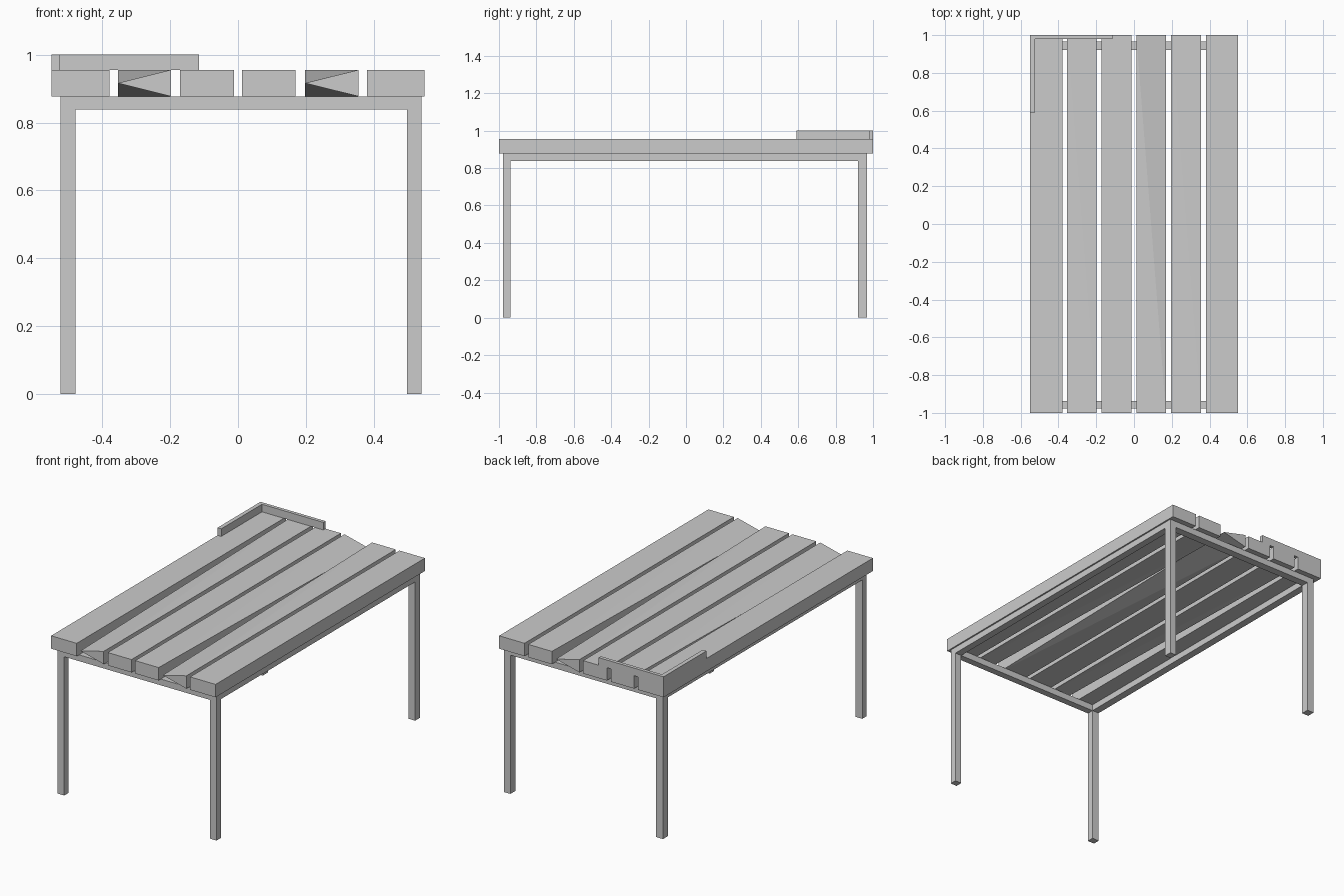
import bpy, bmesh
from mathutils import Vector

if "Cube" in bpy.data.objects:
    bpy.data.objects.remove(bpy.data.objects["Cube"])


def box(name, x0, x1, y0, y1, z0, z1, pinch=None):
    """Box from its extents; pinch=(x, y) collapses that vertical edge to its midpoint."""
    bm = bmesh.new()
    bmesh.ops.create_cube(bm, size=1)
    for v in bm.verts:
        v.co = Vector((x1 if v.co.x > 0 else x0,
                       y1 if v.co.y > 0 else y0,
                       z1 if v.co.z > 0 else z0))
    if pinch:
        pair = [v for v in bm.verts
                if (v.co.xy - Vector(pinch)).length < 1e-4]
        # ridge runs between the two corners beside the pinched edge
        for f in [f for f in bm.faces if abs(f.normal.z) > 0.5 or
                  len({round(v.co.z, 4) for v in f.verts}) == 1]:
            ends = [v for v in f.verts
                    if sum(l.other_vert(v) in pair for l in v.link_edges) and v not in pair
                    and any(l.other_vert(v) in pair and l.other_vert(v) in f.verts[:]
                            for l in v.link_edges)]
            bmesh.utils.face_split(f, ends[0], ends[1])
        bmesh.ops.pointmerge(bm, verts=pair,
                             merge_co=Vector((pinch[0], pinch[1], (z0 + z1) / 2)))
    bmesh.ops.recalc_face_normals(bm, faces=bm.faces[:])
    mesh = bpy.data.meshes.new(name)
    bm.to_mesh(mesh)
    bm.free()
    obj = bpy.data.objects.new(name, mesh)
    bpy.context.collection.objects.link(obj)
    return obj


# tabletop slats, three of them with a chipped corner
TOP0, TOP1 = 0.877, 0.955
slats = [(-0.55, -0.379, None), (-0.354, -0.198, (-0.354, -1)),
         (-0.171, -0.012, None), (0.012, 0.169, (0.169, 1)),
         (0.197, 0.355, (0.197, -1)), (0.38, 0.55, None)]
for i, (a, b, pinch) in enumerate(slats):
    box(f"slat_{i + 1}", a, b, -1, 1, TOP0, TOP1, pinch)

# legs
XS = {"left": (-0.523, -0.478), "right": (0.498, 0.541)}
YS = {"front": (-0.978, -0.937), "back": (0.92, 0.967)}
RAIL = 0.839
for sx, x in XS.items():
    for sy, y in YS.items():
        box(f"{sy}_{sx}_leg", *x, *y, 0, RAIL)

# frame rails under the slats
for sy, y in YS.items():
    box(f"{sy}_rail", XS["left"][0], XS["right"][1], *y, RAIL, TOP0)
for sx, x in XS.items():
    box(f"{sx}_rail", *x, YS["front"][1], YS["back"][0], RAIL, TOP0)

# raised corner edging
box("back_edging", -0.55, -0.115, 0.979, 1, TOP1, 1.001)
box("left_edging", -0.55, -0.525, 0.59, 0.979, TOP1, 1.001)
